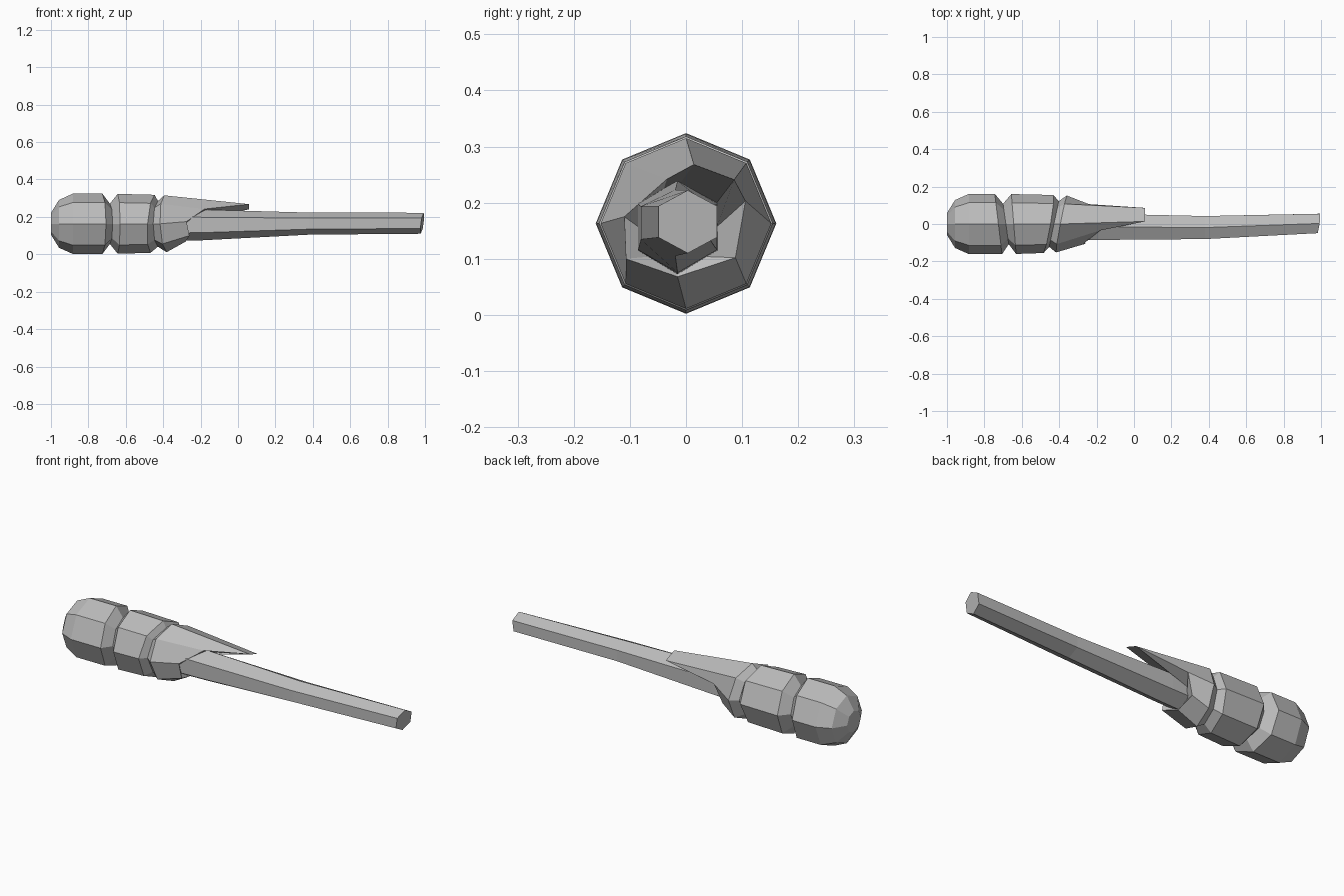
import bpy, math

if "Cube" in bpy.data.objects:
    bpy.data.objects.remove(bpy.data.objects["Cube"])

grey = bpy.data.materials.new("plain grey")
grey.diffuse_color = (0.5, 0.5, 0.5, 1)
grey.use_nodes = True
grey.node_tree.nodes["Principled BSDF"].inputs["Base Color"].default_value = grey.diffuse_color


def ring(n, x, cy, cz, ry, rz, ky=0.0, kz=0.0):
    """Cross-section with a vertex at the top, running towards +y; ky/kz tilt it."""
    pts = []
    for i in range(n):
        a = 2 * math.pi * i / n
        y, z = ry * math.sin(a), rz * math.cos(a)
        pts.append((x + ky * y + kz * z, cy + y, cz + z))
    return pts


def loft(name, rings):
    n = len(rings[0])
    verts = [p for r in rings for p in r]
    faces = [tuple(range(n)), tuple(reversed(range(len(verts) - n, len(verts))))]
    for k in range(len(rings) - 1):
        for i in range(n):
            a, b = k * n + i, k * n + (i + 1) % n
            faces.append((a, a + n, b + n, b))
    me = bpy.data.meshes.new(name)
    me.from_pydata(verts, [], faces)
    me.materials.append(grey)
    ob = bpy.data.objects.new(name, me)
    bpy.context.collection.objects.link(ob)
    bpy.context.view_layer.objects.active = ob
    bpy.ops.object.mode_set(mode='EDIT')
    bpy.ops.mesh.select_all(action='SELECT')
    bpy.ops.mesh.normals_make_consistent(inside=False)
    bpy.ops.object.mode_set(mode='OBJECT')
    return ob


# grooved octagonal handle: x, radius, sideways tilt, vertical tilt
profile = [(-1.0, 0.058, 0, 0), (-0.957, 0.128, 0, 0), (-0.883, 0.161, 0, 0),
           (-0.725, 0.161, -0.12, 0), (-0.685, 0.108, -0.14, 0),
           (-0.643, 0.160, -0.08, 0), (-0.457, 0.155, 0.17, 0.07),
           (-0.428, 0.122, 0.21, 0), (-0.388, 0.152, 0.19, -0.04)]
rings = [ring(8, x, 0, 0.163, r, r, ky, kz) for x, r, ky, kz in profile]

# splintered rim: two points form the long splinter, one the short one
rings.append([(0.06, 0.014, 0.268), (0.06, 0.086, 0.241), (-0.24, 0.106, 0.203),
              (-0.28, 0.088, 0.102), (-0.28, -0.015, 0.068), (-0.26, -0.107, 0.1),
              (-0.275, -0.11, 0.175), (-0.18, -0.034, 0.242)])
# inner lip meeting the shaft
inner = ring(8, -0.29, -0.015, 0.157, 0.07, 0.075)
inner[0] = (-0.17, -0.01, 0.235)
inner[1] = (-0.17, 0.055, 0.2)
inner[7] = (-0.2, -0.04, 0.222)
rings.append(inner)
loft("splintered_handle", rings)

# slightly bent hexagonal shaft with an oblique end
loft("shaft", [ring(6, -0.32, -0.015, 0.157, 0.082, 0.085),
               ring(6, -0.19, -0.015, 0.157, 0.081, 0.082),
               ring(6, 0.38, -0.019, 0.164, 0.071, 0.059),
               ring(6, 0.985, 0.003, 0.166, 0.06, 0.056, 0.13, 0.14)])
